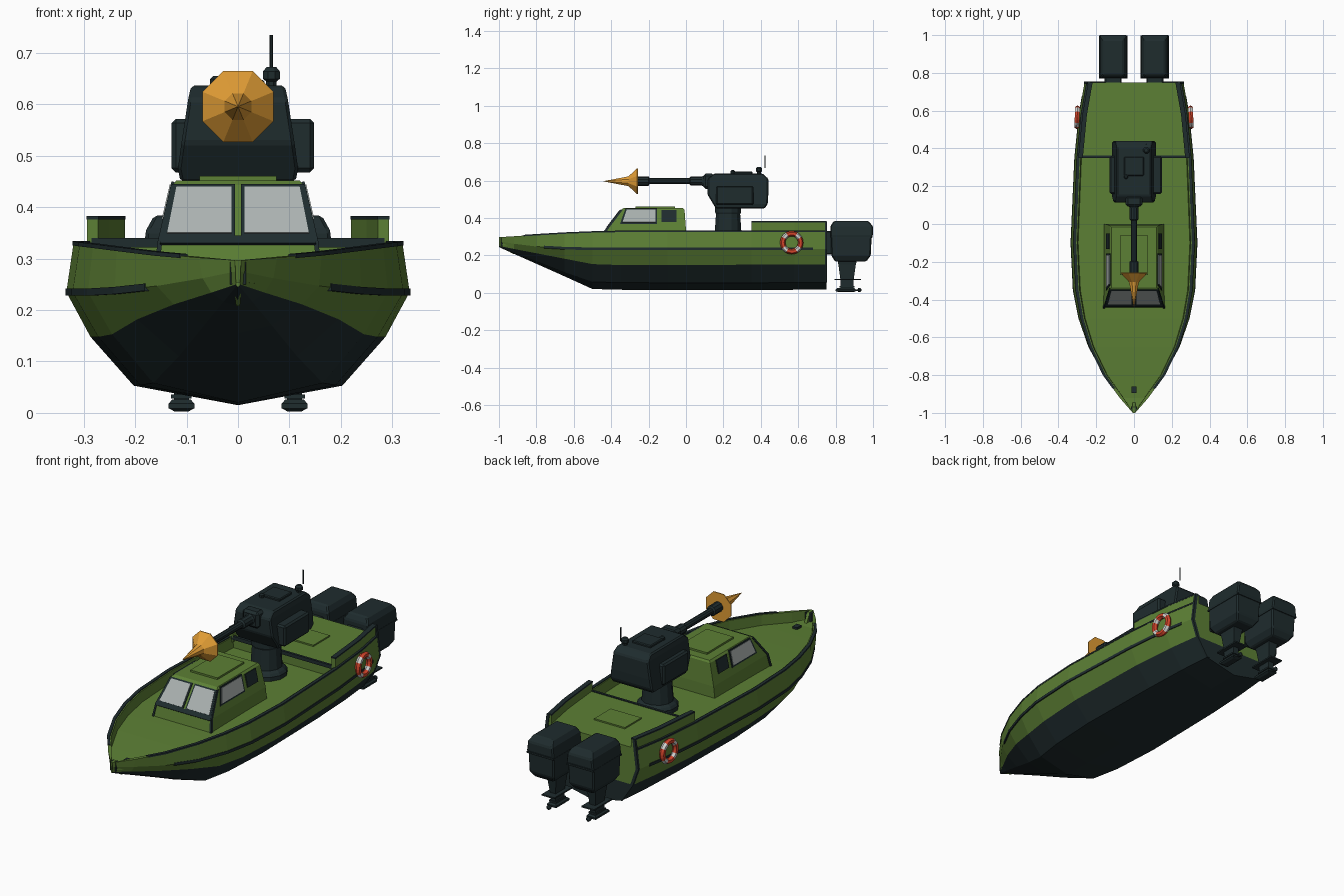
import bpy, bmesh, math
from mathutils import Vector

if "Cube" in bpy.data.objects:
    bpy.data.objects.remove(bpy.data.objects["Cube"])


def material(name, r, g, b):
    m = bpy.data.materials.new(name)
    m.diffuse_color = (r, g, b, 1)
    m.use_nodes = True
    m.node_tree.nodes["Principled BSDF"].inputs["Base Color"].default_value = m.diffuse_color
    return m


GREEN = material("olive green", .108, .215, .035)
DARK = material("charcoal", .0135, .025, .027)
GLASS = material("pale glass", .41, .45, .44)
ORANGE = material("orange", .76, .34, .036)
RED = material("life red", .66, .06, .024)
WHITE = material("white", .66, .66, .64)


def finish(name, bm, *mats, bevel=0):
    bmesh.ops.recalc_face_normals(bm, faces=bm.faces)
    me = bpy.data.meshes.new(name)
    bm.to_mesh(me)
    bm.free()
    ob = bpy.data.objects.new(name, me)
    bpy.context.collection.objects.link(ob)
    for m in mats:
        me.materials.append(m)
    if bevel:
        mod = ob.modifiers.new("bevel", 'BEVEL')
        mod.width, mod.segments, mod.limit_method = bevel, 1, 'ANGLE'
    return ob


def loft(name, rings, mat, bevel=0):
    """Closed skin through equal-length rings, capped at both ends."""
    bm = bmesh.new()
    vs = [[bm.verts.new(p) for p in r] for r in rings]
    n = len(vs[0])
    for a, b in zip(vs, vs[1:]):
        for i in range(n):
            bm.faces.new((a[i], a[(i + 1) % n], b[(i + 1) % n], b[i]))
    bm.faces.new(vs[0])
    bm.faces.new(vs[-1])
    return finish(name, bm, mat, bevel=bevel)


def rect(hx, y0, y1, z, cx=0):
    return [(cx - hx, y0, z), (cx + hx, y0, z), (cx + hx, y1, z), (cx - hx, y1, z)]


def box(name, x0, x1, y0, y1, z0, z1, mat, bevel=0):
    c, h = (x0 + x1) / 2, (x1 - x0) / 2
    return loft(name, [rect(h, y0, y1, z0, c), rect(h, y0, y1, z1, c)], mat, bevel)


def turned(name, profile, mat, axis='z', at=(0, 0, 0), n=8):
    """Rings of (radius, position) along the y or z axis."""
    rings = []
    for r, t in profile:
        ring = []
        for k in range(n):
            a = 2 * math.pi * (k + .5) / n
            u, v = r * math.cos(a), r * math.sin(a)
            p = (u, t, v) if axis == 'y' else (u, v, t)
            ring.append(tuple(p[i] + at[i] for i in range(3)))
        rings.append(ring)
    return loft(name, rings, mat)


# Hull stations: y, then x,z of gunwale, rub line, waterline, bilge, and keel z
HULL = [
    (.75, .25, .33, .262, .235, .232, .15, .17, .055, .018),
    (.58, .28, .33, .291, .235, .255, .15, .185, .054, .016),
    (.35, .302, .33, .314, .235, .275, .15, .195, .053, .015),
    (-.1, .32, .33, .334, .235, .287, .148, .203, .053, .015),
    (-.35, .308, .328, .322, .235, .272, .148, .19, .054, .016),
    (-.5, .282, .325, .292, .235, .245, .153, .165, .058, .02),
    (-.65, .236, .319, .240, .238, .196, .182, .115, .11, .088),
    (-.8, .163, .310, .158, .247, .125, .211, .066, .17, .155),
    (-.92, .076, .302, .069, .262, .052, .234, .028, .216, .208),
    (-1, .006, .297, .005, .275, .004, .25, .003, .247, .244)]
DECK_DROP = .052


def station(y):
    for a, b in zip(HULL, HULL[1:]):
        if a[0] >= y >= b[0]:
            t = (y - a[0]) / (b[0] - a[0])
            return [p + (q - p) * t for p, q in zip(a, b)]


def station_ys(y0, y1):
    return [y0] + [s[0] for s in HULL if y1 < s[0] < y0] + [y1]


# Hull shell with recessed deck and split transom
bm = bmesh.new()
rings = []
for y, xg, zg, xr, zr, xw, zw, xb, zb, zk in HULL:
    xi = max(xg - .02, xg * .6)
    drop = min(DECK_DROP, zg - zw - .005)
    half = [(xb, zb), (xw, zw), (xr, zr), (xg, zg), (xi, zg), (xi * .985, zg - drop)]
    pts = [(0, zk)] + half + [(-x, z) for x, z in reversed(half)]
    rings.append([bm.verts.new((x, y, z)) for x, z in pts])
for a, b in zip(rings, rings[1:]):
    for i in range(13):
        j = (i + 1) % 13
        f = bm.faces.new((a[i], a[j], b[j], b[i]))
        f.material_index = int(i in (0, 1, 11, 12))
bm.faces.new(rings[-1])
for ids, mi in (((0, 1, 12), 1), ((1, 2, 11, 12), 1), ((2, 3, 10, 11), 0),
                ((3, 4, 5, 6, 7, 8, 9, 10), 0)):
    bm.faces.new([rings[0][i] for i in ids]).material_index = mi
finish("hull", bm, GREEN, DARK)

# Raised aft deck
loft("aft_deck", [[(-x, y, .26), (x, y, .26), (x, y, .336), (-x, y, .336)]
                  for y, x in ((.75, .233), (.58, .263), (.36, .285))], GREEN)
box("deck_step_trim", -.285, .285, .35, .362, .322, .34, DARK)
box("aft_hatch", -.085, .085, .475, .605, .335, .343, GREEN)


def strip(name, s, y0, y1, xi, zi, w_in, w_out, z0, z1, mat):
    """Rail following one hull line; xi and zi index into the station row."""
    rs = []
    for y in station_ys(y0, y1):
        st = station(y)
        x, z = st[xi], st[zi]
        a, b = s * max(x - w_in, x * .7), s * (x + w_out)
        rs.append([(a, y, z + z0), (b, y, z + z0), (b, y, z + z1), (a, y, z + z1)])
    loft(name, rs, mat)


def beam(name, s, pts, w):
    """Corner trim on the transom through (x, z) points."""
    loft(name, [[(s * (x - w), .742, z), (s * (x + .002), .742, z),
                 (s * (x + .002), .754, z), (s * (x - w), .754, z)] for x, z in pts], DARK)


for s, side in ((-1, "left"), (1, "right")):
    strip(side + "_gunwale_trim", s, .75, -.87, 1, 2, .014, .002, -.004, .004, DARK)
    strip(side + "_rub_rail", s, .68, -.76, 3, 4, .01, .002, -.007, .007, DARK)
    strip(side + "_bulwark", s, .75, .35, 1, 2, .03, -.008, -.02, .046, GREEN)
    strip(side + "_bulwark_cap", s, .75, .35, 1, 2, .031, -.007, .046, .053, DARK)
    beam(side + "_transom_trim", s, [(.17, .055), (.232, .15), (.262, .235), (.25, .33), (.243, .382)], .013)
    # Life ring with four pale bands
    bpy.ops.mesh.primitive_torus_add(major_segments=24, minor_segments=6, major_radius=.048,
                                     minor_radius=.0145, location=(s * .301, .565, .268),
                                     rotation=(0, math.pi / 2, s * .05))
    ring = bpy.context.object
    ring.name = side + "_life_ring"
    ring.data.materials.append(RED)
    ring.data.materials.append(WHITE)
    for p in ring.data.polygons:
        ang = math.degrees(math.atan2(p.center.y, p.center.x)) % 90
        p.material_index = int(30 < ang < 60)
    # Bow chock
    box(side + "_bow_chock", min(s * .007, s * .016), max(s * .007, s * .016),
        -.99, -.965, .25, .294, DARK)

# Bow details
loft("stem", [rect(.004, -.925, -.90, .208), rect(.007, -.985, -.94, .242),
              rect(.007, -1, -.97, .297)], GREEN)
box("bow_cleat", -.013, .013, -.895, -.86, .235, .264, DARK)

# Cabin
loft("cabin", [rect(.162, -.445, 0, .26), rect(.153, -.43, 0, .335),
               rect(.128, -.348, -.008, .443), rect(.12, -.335, -.015, .452)], GREEN)
box("cabin_roof_hatch", -.075, .075, -.27, -.06, .45, .461, GREEN)


def plate(name, corners, mat, t):
    """Thin panel on a quad given anticlockwise from outside."""
    q = [Vector(p) for p in corners]
    n = (q[1] - q[0]).cross(q[3] - q[0]).normalized()
    loft(name, [[p - n * .003 for p in q], [p + n * t for p in q]], mat)


def windshield(x, z):
    return (x, -.43 + (z - .335) * .759, z)


def cabin_side(s, y, z):
    return (s * (.153 - (z - .335) * .2315), y, z)


plate("windshield_sill", [windshield(*p) for p in ((-.152, .328), (.152, .328), (.15, .343), (-.15, .343))], DARK, .004)
for s, side in ((-1, "left"), (1, "right")):
    for part, pts, m, t in (
            ("_windshield_frame", ((.006, .338), (.149, .338), (.128, .443), (.006, .443)), DARK, .004),
            ("_windshield", ((.013, .347), (.138, .347), (.120, .437), (.013, .437)), GLASS, .006)):
        q = [windshield(s * x, z) for x, z in pts]
        plate(side + part, q if s > 0 else q[::-1], m, t)
    for part, pts, m, t in (
            ("_window_frame", ((-.352, .368), (-.155, .368), (-.155, .45), (-.324, .45)), DARK, .003),
            ("_window", ((-.339, .376), (-.164, .376), (-.164, .443), (-.317, .443)), GLASS, .005),
            ("_rear_window", ((-.132, .378), (-.05, .378), (-.05, .441), (-.132, .441)), DARK, .005)):
        q = [cabin_side(s, y, z) for y, z in pts]
        plate(side + part, q if s > 0 else q[::-1], m, t)
    # Dark front pillars
    loft(side + "_cabin_pillar", [[(s * (x - .006), y - .003, z), (s * (x + .003), y - .003, z),
                                   (s * (x + .003), y + .010, z), (s * (x - .006), y + .010, z)]
                                  for x, y, z in ((.162, -.445, .265), (.153, -.43, .335), (.128, -.348, .443))], DARK)

# Gun pedestal and turret
turned("pedestal", [(.097, .26), (.097, .298), (.088, .31), (.074, .32), (.067, .42), (.072, .43), (.072, .455)],
       DARK, at=(0, .225, 0), n=12)
loft("turret", [rect(.112, .16, .42, .45), rect(.117, .145, .437, .475), rect(.110, .115, .44, .525),
                rect(.097, .115, .44, .61), rect(.091, .15, .41, .637)], DARK, .006)
box("turret_right_pod", .09, .148, .16, .36, .468, .572, DARK, .008)
box("turret_left_pod", -.129, -.09, .16, .36, .468, .572, DARK, .008)
box("turret_hatch", -.052, .052, .255, .355, .63, .648, DARK, .004)
turned("turret_sight", [(.012, .63), (.012, .65), (.006, .655)], DARK, at=(-.043, .25, 0))
turned("antenna_base", [(.011, .63), (.011, .645), (.018, .65), (.018, .664), (.01, .673)], DARK, at=(.065, .39, 0))
turned("antenna", [(.0035, .666), (.0035, .735)], DARK, at=(.065, .422, 0))

# Barrel and spiked muzzle
box("mantlet", -.045, .045, .092, .15, .555, .637, DARK, .012)
turned("barrel", [(.027, .12), (.027, .09), (.024, .085), (.024, .025), (.016, .018), (.016, -.195),
                  (.025, -.20), (.025, -.265)], DARK, 'y', (0, 0, .597), 10)
turned("muzzle_spike", [(.02, -.257), (.075, -.257), (.075, -.261), (.028, -.308), (.001, -.44)],
       ORANGE, 'y', (0, 0, .596))

# Twin outboard motors
for cx, side in ((-.11, "left"), (.11, "right")):
    loft(side + "_motor_cowl", [rect(.05, .795, .965, .168, cx), rect(.069, .777, .988, .20, cx),
                                rect(.072, .774, .992, .296, cx), rect(.075, .772, 1.0, .306, cx),
                                rect(.069, .772, 1.0, .355, cx), rect(.053, .79, .975, .384, cx)], DARK, .006)
    box(side + "_motor_seam", cx - .075, cx + .075, .77, .998, .295, .302, DARK)
    box(side + "_motor_bracket", cx - .045, cx + .045, .74, .79, .205, .33, DARK, .006)
    loft(side + "_motor_leg", [rect(.014, .825, .895, .015, cx), rect(.016, .825, .897, .075, cx),
                               rect(.024, .815, .908, .15, cx), rect(.03, .808, .915, .18, cx)], DARK)
    box(side + "_cavitation_plate", cx - .035, cx + .035, .793, .935, .067, .074, DARK)
    loft(side + "_gearcase", [rect(.014, .815, .895, .003, cx), rect(.025, .80, .908, .009, cx),
                              rect(.025, .80, .908, .018, cx), rect(.018, .81, .90, .026, cx)], DARK)
    box(side + "_skeg_collar", cx - .02, cx + .02, .82, .90, .028, .036, DARK)
    turned(side + "_propeller_hub", [(.005, .90), (.005, .918), (.011, .921), (.011, .933), (.004, .938)],
           DARK, 'y', (cx, 0, .014))
